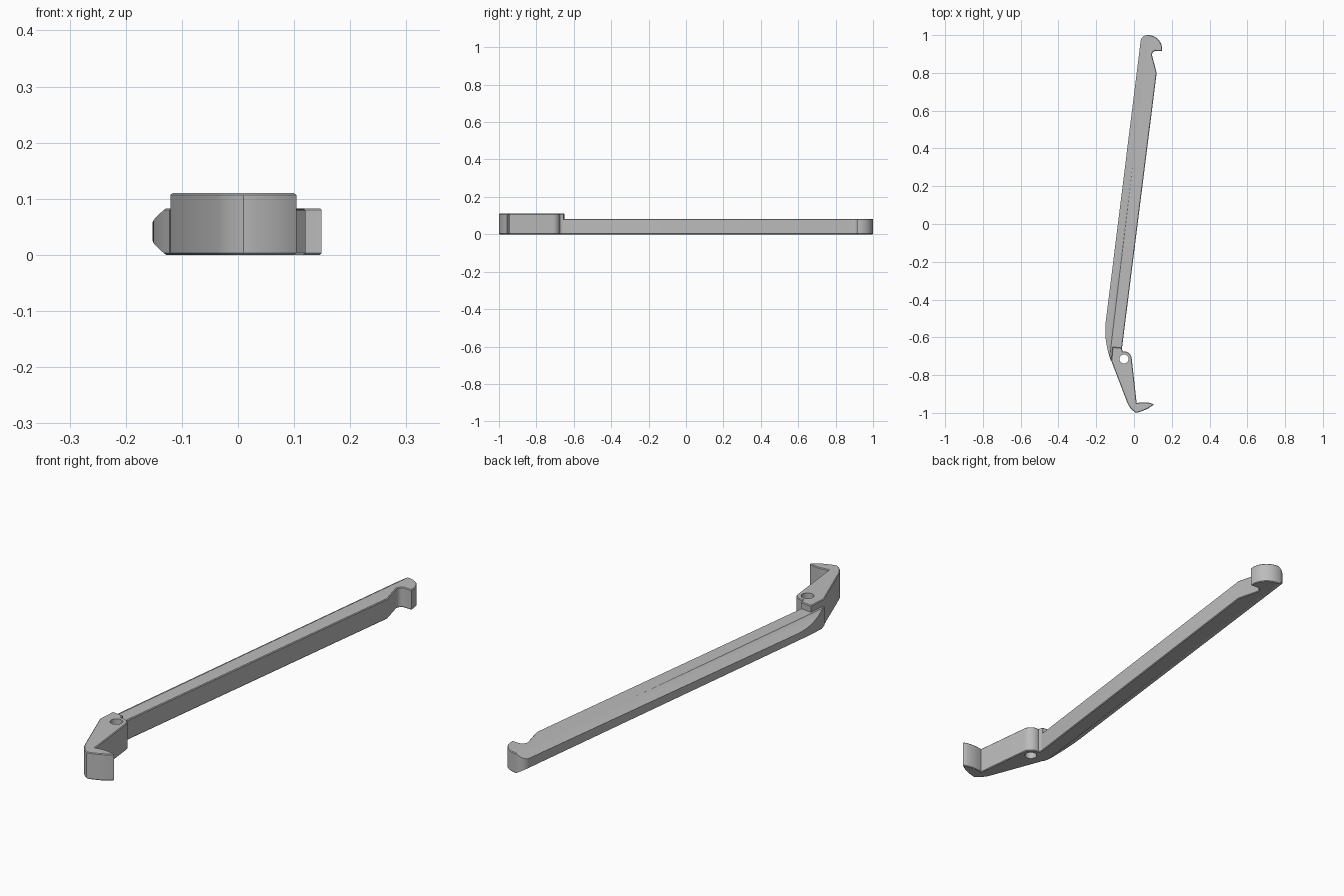
import bpy, bmesh, math
from mathutils import Vector

if "Cube" in bpy.data.objects:
    bpy.data.objects.remove(bpy.data.objects["Cube"])

grey = bpy.data.materials.new("plain grey")
grey.diffuse_color = (0.5, 0.5, 0.5, 1)
grey.use_nodes = True
grey.node_tree.nodes["Principled BSDF"].inputs["Base Color"].default_value = grey.diffuse_color


def arc(cx, cy, r, a0, a1, n=12):
    """Points along a circular arc, angles in degrees."""
    angles = [math.radians(a0 + (a1 - a0) * i / n) for i in range(n + 1)]
    return [(cx + r * math.cos(a), cy + r * math.sin(a)) for a in angles]


def bend(p0, p1, p2, n=10):
    """Points along a quadratic curve from p0 to p2."""
    p0, p1, p2 = Vector(p0), Vector(p1), Vector(p2)
    ts = [i / n for i in range(n + 1)]
    return [tuple(p0 * (1 - t) ** 2 + p1 * 2 * t * (1 - t) + p2 * t * t) for t in ts]


def plate(outline, height, rim=0.003):
    """Extruded outline with finely chamfered top and bottom rims."""
    bm = bmesh.new()
    face = bm.faces.new([bm.verts.new((x, y, 0)) for x, y in outline])
    ext = bmesh.ops.extrude_face_region(bm, geom=[face])
    bmesh.ops.translate(bm, vec=(0, 0, height),
                        verts=[g for g in ext["geom"] if isinstance(g, bmesh.types.BMVert)])
    bmesh.ops.recalc_face_normals(bm, faces=bm.faces[:])
    rims = [e for e in bm.edges if abs(e.verts[0].co.z - e.verts[1].co.z) < 1e-6]
    bmesh.ops.bevel(bm, geom=rims, offset=rim, segments=1, affect='EDGES', clamp_overlap=True)
    return bm


def finish(bm, name):
    mesh = bpy.data.meshes.new(name)
    bm.to_mesh(mesh)
    bm.free()
    mesh.materials.append(grey)
    ob = bpy.data.objects.new(name, mesh)
    bpy.context.collection.objects.link(ob)
    return ob


def smooth(ob):
    bpy.ops.object.select_all(action='DESELECT')
    ob.select_set(True)
    bpy.context.view_layer.objects.active = ob
    bpy.ops.object.shade_smooth_by_angle(angle=math.radians(28))


# Long arm with the hooked far end
arm_outline = (
    bend((-0.15, -0.52), (-0.16, -0.62), (-0.122, -0.725))
    + [(-0.09, -0.685), (-0.065, -0.668), (0.12, 0.80)]
    + bend((0.095, 0.895), (0.097, 0.914), (0.115, 0.917), 5)
    + [(0.149, 0.915)]
    + arc(0.075, 0.926, 0.074, 5, 88)
    + arc(0.07, 0.965, 0.035, 95, 172, 8)
)
bm = plate(arm_outline, 0.083)

# Broad chamfers along the outer side of the arm, above and below
along = Vector((0.203, 1.70, 0)).normalized()
outward = Vector((-along.y, along.x, 0))
slope = 0.62
for z, up in ((0.083, 1), (0.0, -1)):
    cut = bmesh.ops.bisect_plane(
        bm, geom=bm.verts[:] + bm.edges[:] + bm.faces[:], dist=1e-6,
        plane_co=(-0.128, -0.70, z), plane_no=outward * slope + Vector((0, 0, up)),
        clear_outer=True)
    rim = [g for g in cut["geom_cut"] if isinstance(g, bmesh.types.BMEdge)]
    bmesh.ops.holes_fill(bm, edges=rim, sides=0)
bmesh.ops.recalc_face_normals(bm, faces=bm.faces[:])
smooth(finish(bm, "arm"))

# Thicker end piece with the pointed claw
claw_outline = (
    [(-0.12, -0.725)]
    + bend((-0.036, -0.945), (-0.022, -0.98), (0.01, -0.999), 6)
    + bend((0.018, -0.998), (0.07, -0.985), (0.104, -0.956), 6)
    + bend((0.098, -0.951), (0.06, -0.938), (0.014, -0.948), 6)
    + arc(-0.053, -0.715, 0.041, 5, 100)
    + [(-0.065, -0.656), (-0.114, -0.65)]
)
claw = finish(plate(claw_outline, 0.11), "claw_end")

# Round through hole in the end piece
bm = bmesh.new()
bmesh.ops.create_cone(bm, cap_ends=True, segments=32, radius1=0.024, radius2=0.024, depth=0.4)
bmesh.ops.translate(bm, verts=bm.verts[:], vec=(-0.053, -0.715, 0.05))
cutter = finish(bm, "hole_cutter")
cutter.hide_render = True
mod = claw.modifiers.new("hole", 'BOOLEAN')
mod.operation, mod.solver, mod.object = 'DIFFERENCE', 'EXACT', cutter
bpy.context.view_layer.objects.active = claw
bpy.ops.object.modifier_apply(modifier=mod.name)
bpy.data.objects.remove(cutter)
smooth(claw)
